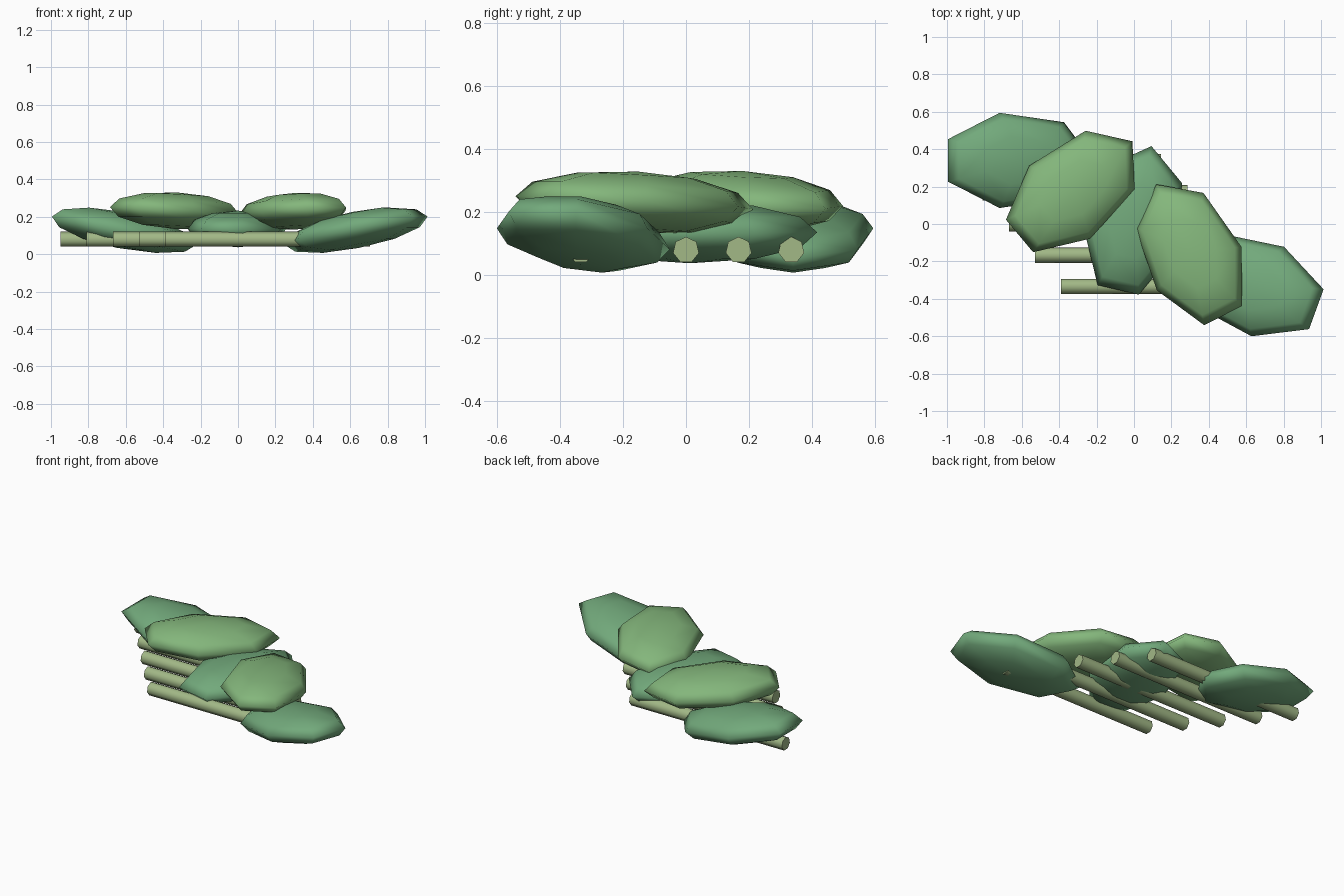
import bpy, bmesh, math
from mathutils import Matrix, Vector

if "Cube" in bpy.data.objects:
    bpy.data.objects.remove(bpy.data.objects["Cube"])


def material(name, rgb):
    m = bpy.data.materials.new(name)
    m.diffuse_color = (*rgb, 1)
    m.use_nodes = True
    m.node_tree.nodes["Principled BSDF"].inputs["Base Color"].default_value = m.diffuse_color
    return m


DARK = material("leaf_dark", (0.17, 0.40, 0.20))
LIGHT = material("leaf_light", (0.23, 0.47, 0.20))
STEM = material("stem_green", (0.36, 0.48, 0.24))


def vertex_to_x(bm):
    """Spin the seven-sided shape so one corner points along +x."""
    v = max(bm.verts, key=lambda p: p.co.xy.length - abs(p.co.z) * 0.001).co
    bmesh.ops.transform(bm, verts=bm.verts,
                        matrix=Matrix.Rotation(-math.atan2(v.y, v.x), 4, 'Z'))


def finish(bm, name, mat, angle):
    bmesh.ops.recalc_face_normals(bm, faces=bm.faces)
    me = bpy.data.meshes.new(name)
    bm.to_mesh(me)
    bm.free()
    ob = bpy.data.objects.new(name, me)
    bpy.context.collection.objects.link(ob)
    me.materials.append(mat)
    bpy.ops.object.select_all(action='DESELECT')
    ob.select_set(True)
    bpy.context.view_layer.objects.active = ob
    bpy.ops.object.shade_smooth_by_angle(angle=math.radians(angle))
    return ob


def leaf(name, centre, yaw, pitch, mat):
    bm = bmesh.new()
    bmesh.ops.create_uvsphere(bm, u_segments=7, v_segments=6, radius=1)
    vertex_to_x(bm)
    m = (Matrix.Translation(centre)
         @ Matrix.Rotation(math.radians(yaw), 4, 'Z')
         @ Matrix.Rotation(math.radians(pitch), 4, 'Y')
         @ Matrix.Diagonal((0.415, 0.261, 0.098, 1)))
    bmesh.ops.transform(bm, verts=bm.verts, matrix=m)
    return finish(bm, name, mat, 180)


def stem(name, centre):
    bm = bmesh.new()
    bmesh.ops.create_cone(bm, cap_ends=True, segments=7, radius1=0.042,
                          radius2=0.042, depth=1.095)
    vertex_to_x(bm)
    # corner up, length along x
    turn = Matrix(((0, 0, 1), (0, -1, 0), (1, 0, 0))).to_4x4()
    bmesh.ops.transform(bm, verts=bm.verts, matrix=Matrix.Translation(centre) @ turn)
    return finish(bm, name, STEM, 60)


# Fan of overlapping leaf pads along the diagonal
PADS = [((-0.628, 0.340, 0.130), 0, 11, DARK),
        ((-0.326, 0.176, 0.232), 40, 3, LIGHT),
        ((0.000, 0.012, 0.135), 77, 0, DARK),
        ((0.307, -0.157, 0.230), 117, 3, LIGHT),
        ((0.630, -0.330, 0.130), 160, 11, DARK)]
for i, (c, yaw, pitch, mat) in enumerate(PADS):
    leaf(f"leaf_pad_{i + 1}", Vector(c), yaw, pitch, mat)

# Row of parallel stems, each stepped sideways
for i in range(-2, 3):
    stem(f"stem_{i + 3}", Vector((-0.122 - 0.14 * i, 0.167 * i, 0.079)))
